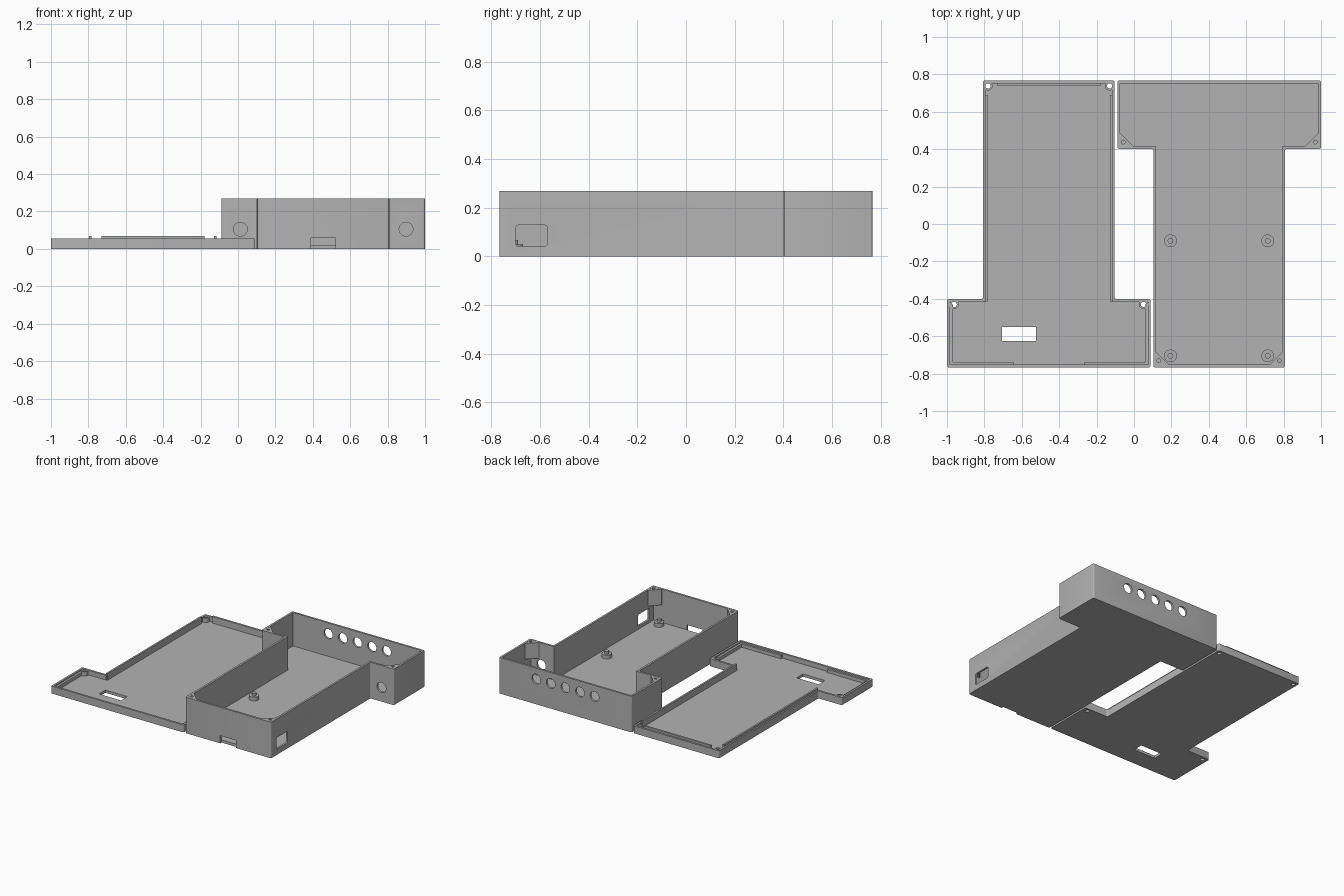
import bpy
import bmesh
import math
from mathutils import Matrix, Vector

cube = bpy.data.objects.get("Cube")
if cube:
    bpy.data.objects.remove(cube, do_unlink=True)

grey = bpy.data.materials.new("plain grey")
grey.use_nodes = True
grey.diffuse_color = (0.45, 0.45, 0.45, 1)
grey.node_tree.nodes["Principled BSDF"].inputs["Base Color"].default_value = (0.45, 0.45, 0.45, 1)


def finish(name, bm):
    bmesh.ops.recalc_face_normals(bm, faces=bm.faces)
    mesh = bpy.data.meshes.new(name)
    bm.to_mesh(mesh)
    bm.free()
    mesh.materials.append(grey)
    ob = bpy.data.objects.new(name, mesh)
    bpy.context.collection.objects.link(ob)
    return ob


def prism(name, outline, z0, z1, radius=0):
    """Extrude an outline upward, optionally rounding its upright edges."""
    bm = bmesh.new()
    face = bm.faces.new([bm.verts.new((x, y, z0)) for x, y in outline])
    up = bmesh.ops.extrude_face_region(bm, geom=[face])["geom"]
    bmesh.ops.translate(bm, verts=[v for v in up if isinstance(v, bmesh.types.BMVert)],
                        vec=(0, 0, z1 - z0))
    if radius:
        upright = [e for e in bm.edges if abs(e.verts[0].co.z - e.verts[1].co.z) > 0.001]
        bmesh.ops.bevel(bm, geom=upright, offset=radius, segments=4, profile=0.5, affect="EDGES")
    return finish(name, bm)


def box(name, x0, x1, y0, y1, z0, z1):
    return prism(name, [(x0, y0), (x1, y0), (x1, y1), (x0, y1)], z0, z1)


def rod(name, centre, radius, length, axis="Z"):
    bm = bmesh.new()
    turn = Matrix.Rotation(math.pi / 2, 4, "X") if axis == "Y" else Matrix.Identity(4)
    bmesh.ops.create_cone(bm, cap_ends=True, segments=32, radius1=radius, radius2=radius,
                          depth=length, matrix=Matrix.Translation(Vector(centre)) @ turn)
    return finish(name, bm)


def cut(target, *cutters):
    """Subtract each cutter for good, then discard it."""
    for cutter in cutters:
        cutter.hide_render = True
        mod = target.modifiers.new("cut", "BOOLEAN")
        mod.operation, mod.solver, mod.object = "DIFFERENCE", "EXACT", cutter
        graph = bpy.context.evaluated_depsgraph_get()
        mesh = bpy.data.meshes.new_from_object(target.evaluated_get(graph))
        target.modifiers.clear()
        target.data = mesh
        bpy.data.objects.remove(cutter, do_unlink=True)


def tee(inset, sign):
    """T outline shrunk by inset; sign -1 turns it half round for the lid."""
    i = inset
    half = [(0.808 - i, -0.767 + i), (0.808 - i, 0.402 + i), (1 - i, 0.402 + i), (1 - i, 0.767 - i)]
    mid = 0.4555
    pts = half + [(2 * mid - x, y) for x, y in reversed(half)]
    return [(sign * x, sign * y) for x, y in pts]


HEIGHT, FLOOR, WALL = 0.268, 0.02, 0.015
MID = 0.4555

# Open case with its ports
case = prism("case_shell", tee(0, 1), 0, HEIGHT, 0.01)
cut(case, prism("cavity", tee(WALL, 1), FLOOR, 0.4))
for k in range(-2, 3):
    cut(case, rod("button_hole", (MID + 0.12 * k, 0.76, 0.187), 0.036, 0.1, "Y"))
for side in (-1, 1):
    cut(case, rod("jack_hole", (MID + 0.443 * side, 0.41, 0.105), 0.037, 0.1, "Y"))
cut(case, box("cable_notch", 0.39, 0.52, -0.8, -0.751, -0.1, 0.057))
port = box("side_port", 0.77, 0.85, -0.70, -0.57, 0.042, 0.128)
bevel = bmesh.new()
bevel.from_mesh(port.data)
along = [e for e in bevel.edges if abs(e.verts[0].co.x - e.verts[1].co.x) > 0.01]
bmesh.ops.bevel(bevel, geom=along, offset=0.01, segments=3, profile=0.5, affect="EDGES")
bevel.to_mesh(port.data)
bevel.free()
cut(case, port)

# Triangular screw blocks in the case corners
for label, reach, y in (("wide", 0.5355, 0.41), ("narrow", 0.345, -0.759)):
    for side, hand in ((-1, "right"), (1, "left")):
        x = MID + side * reach
        block = prism(f"{label}_screw_block_{hand}",
                      [(x, y), (x - side * 0.075, y), (x - side * 0.075, y + 0.008),
                       (x - side * 0.008, y + 0.075), (x, y + 0.075)], 0.15, HEIGHT - 0.001)
        cut(block, rod("screw_bore", (x - side * 0.022, y + 0.028, 0.25), 0.01, 0.16))

# Board standoffs with locating pins
for i, (x, y) in enumerate([(x, y) for x in (0.195, 0.715) for y in (-0.09, -0.705)]):
    rod(f"standoff_{i + 1}", (x, y, 0.03), 0.034, 0.036)
    rod(f"standoff_pin_{i + 1}", (x, y, 0.04), 0.015, 0.055)

# Shallow lid lying beside the case
RIM = 0.055
lid = prism("lid_shell", tee(0, -1), 0, RIM, 0.01)
cut(lid, prism("lid_cavity", tee(WALL, -1), FLOOR, 0.2))
cut(lid, box("display_window", -0.705, -0.525, -0.625, -0.55, -0.1, 0.1))

# Locating lips along the narrow part of the lid
box("lip_right", -0.797, -0.784, -0.415, 0.69, 0.015, 0.069)
box("lip_left", -0.127, -0.114, -0.415, 0.69, 0.015, 0.069)
box("lip_back", -0.73, -0.18, 0.739, 0.754, 0.015, 0.069)

# Low ledges inside the wide part of the lid
for side, hand in ((-1, "right"), (1, "left")):
    outer, inner, end = (-MID + side * d for d in (0.535, 0.513, 0.19))
    lo, hi = sorted((outer, inner))
    box(f"ledge_side_{hand}", lo, hi, -0.755, -0.43, 0.015, 0.045)
    lo, hi = sorted((inner, end))
    box(f"ledge_front_{hand}", lo, hi, -0.755, -0.737, 0.015, 0.045)

# Screw bosses and through holes in the lid corners
for reach, y, label in ((0.506, -0.43, "wide"), (0.325, 0.738, "narrow")):
    for side, hand in ((-1, "right"), (1, "left")):
        x = -MID + side * reach
        boss = rod(f"{label}_lid_boss_{hand}", (x, y, 0.034), 0.024, 0.038)
        for part in (lid, boss):
            cut(part, rod("screw_hole", (x, y, 0.03), 0.014, 0.2))

# Smooth round surfaces, keep edges crisp
for ob in bpy.context.scene.objects:
    ob.select_set(ob.type == "MESH")
bpy.context.view_layer.objects.active = case
bpy.ops.object.shade_smooth_by_angle(angle=math.radians(30))
